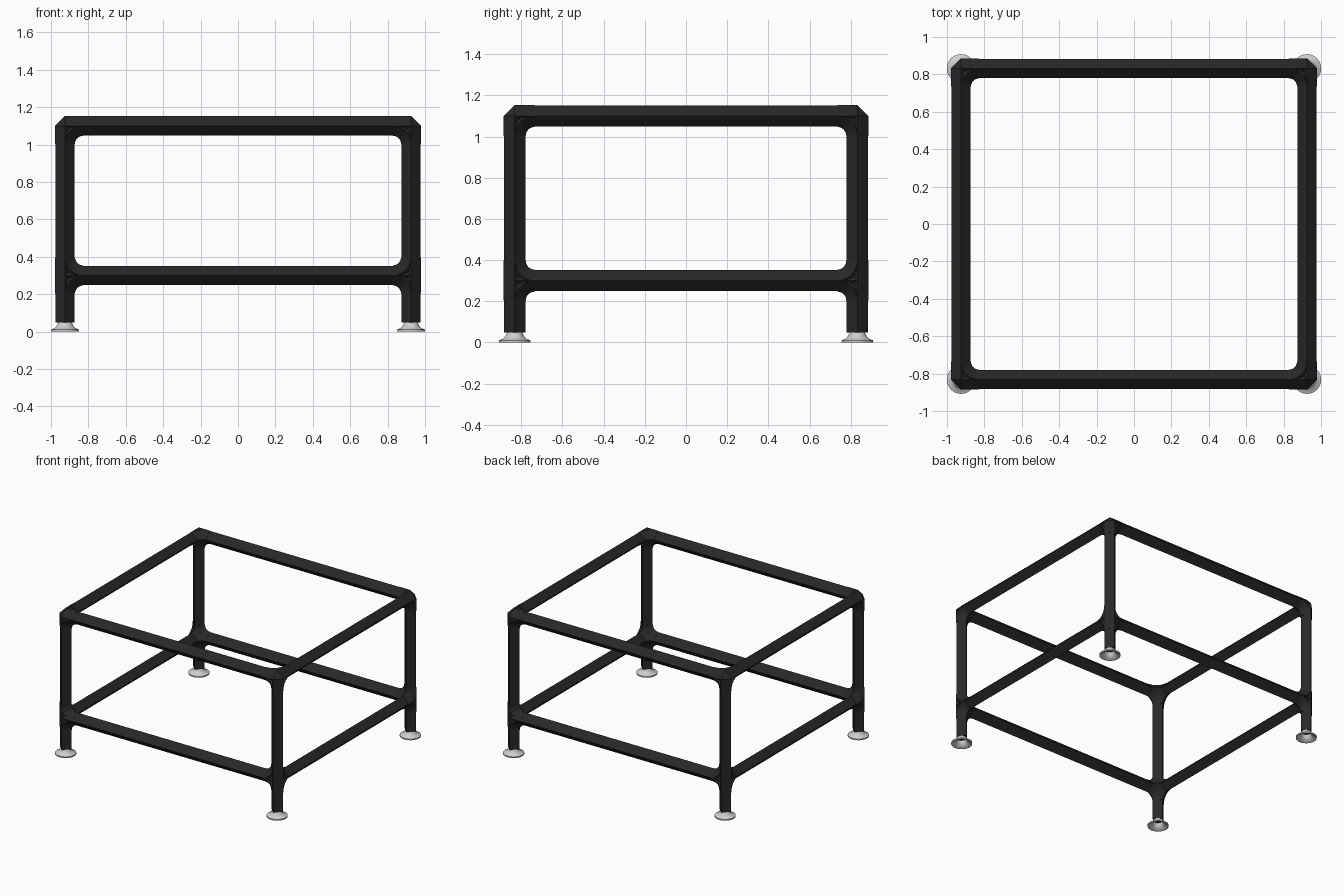
import bpy, bmesh, math
from mathutils import Vector

cube = bpy.data.objects.get("Cube")
if cube:
    bpy.data.objects.remove(cube, do_unlink=True)

CX, CY = 0.925, 0.832            # leg axes
TOP, LOW = 1.10, 0.30            # rail axis heights
LEG_END = 0.048
TUBE, JOINT, ARM = 0.0515, 0.0535, 0.097
X, Y, Z = Vector((1, 0, 0)), Vector((0, 1, 0)), Vector((0, 0, 1))


def material(name, value):
    m = bpy.data.materials.new(name)
    m.use_nodes = True
    colour = (value, value, value, 1)
    m.diffuse_color = colour
    m.node_tree.nodes["Principled BSDF"].inputs["Base Color"].default_value = colour
    return m


BLACK = material("black", 0.021)
GREY = material("light grey", 0.62)


def finish(name, bm, mat):
    bmesh.ops.recalc_face_normals(bm, faces=bm.faces)
    mesh = bpy.data.meshes.new(name)
    bm.to_mesh(mesh)
    bm.free()
    mesh.materials.append(mat)
    ob = bpy.data.objects.new(name, mesh)
    bpy.context.collection.objects.link(ob)
    bpy.ops.object.select_all(action='DESELECT')
    ob.select_set(True)
    bpy.context.view_layer.objects.active = ob
    bpy.ops.object.shade_smooth_by_angle(angle=math.radians(30))
    return ob


def loft(bm, rings, caps=True):
    """Bridge a list of closed rings of points."""
    rows = [[bm.verts.new(p) for p in ring] for ring in rings]
    n = len(rows[0])
    for a, b in zip(rows, rows[1:]):
        for i in range(n):
            j = (i + 1) % n
            bm.faces.new((a[i], a[j], b[j], b[i]))
    if caps:
        bm.faces.new(rows[0])
        bm.faces.new(rows[-1])


def diamond(centre, u, v, r):
    return [centre + u * r, centre + v * r, centre - u * r, centre - v * r]


def straight(bm, start, end, r):
    d = (end - start).normalized()
    u, v = [a for a in (X, Y, Z) if abs(a.dot(d)) < 0.5]
    loft(bm, [diamond(start, u, v, r), diamond(end, u, v, r)])


def elbow(bm, c, a, b):
    """Curved web joining two perpendicular arms."""
    rings = []
    for k in range(7):
        t = math.pi / 2 * k / 6
        n = -(b * math.cos(t) + a * math.sin(t))
        rings.append(diamond(c + (a + b + n) * ARM, n, a.cross(b), JOINT))
    loft(bm, rings)


def tube(name, start, end):
    bm = bmesh.new()
    straight(bm, start, end, TUBE)
    finish(name, bm, BLACK)


def connector(name, c, arms):
    bm = bmesh.new()
    # Octahedral core gives the clipped outer corner
    ring = [bm.verts.new(p) for p in diamond(c, X, Y, JOINT)]
    for s in (1, -1):
        tip = bm.verts.new(c + Z * JOINT * s)
        for i in range(4):
            bm.faces.new((ring[i], ring[(i + 1) % 4], tip))
    for i, a in enumerate(arms):
        straight(bm, c, c + a * ARM, JOINT)
        for b in arms[i + 1:]:
            if abs(a.dot(b)) < 0.5:
                elbow(bm, c, a, b)
    finish(name, bm, BLACK)


def foot(name, x, y):
    # Flared hollow cup: up the outside, then down the inside
    profile = [(0.035, 0.052), (0.040, 0.040), (0.046, 0.028), (0.056, 0.018),
               (0.076, 0.010), (0.076, 0.0), (0.068, 0.002), (0.050, 0.012),
               (0.036, 0.026), (0.030, 0.046)]
    bm = bmesh.new()
    sides = 32
    loft(bm, [[(x + r * math.cos(math.tau * i / sides),
                y + r * math.sin(math.tau * i / sides), z)
               for i in range(sides)] for r, z in profile], caps=False)
    finish(name, bm, GREY)


# Corners: leg, connectors and foot
for sy, depth in ((-1, "front"), (1, "back")):
    for sx, side in ((1, "left"), (-1, "right")):
        tag = f"{depth}_{side}"
        base = Vector((sx * CX, sy * CY, 0))
        tube(f"leg_{tag}", base + Z * LEG_END, base + Z * TOP)
        inward = [X * -sx, Y * -sy]
        connector(f"top_connector_{tag}", base + Z * TOP, inward + [-Z])
        connector(f"lower_connector_{tag}", base + Z * LOW, inward + [Z, -Z])
        foot(f"foot_{tag}", base.x, base.y)

# Horizontal rails at both levels
for z, level in ((TOP, "top"), (LOW, "lower")):
    for s, depth, side in ((-1, "front", "right"), (1, "back", "left")):
        tube(f"{level}_rail_{depth}", Vector((-CX, s * CY, z)), Vector((CX, s * CY, z)))
        tube(f"{level}_rail_{side}", Vector((s * CX, -CY, z)), Vector((s * CX, CY, z)))
